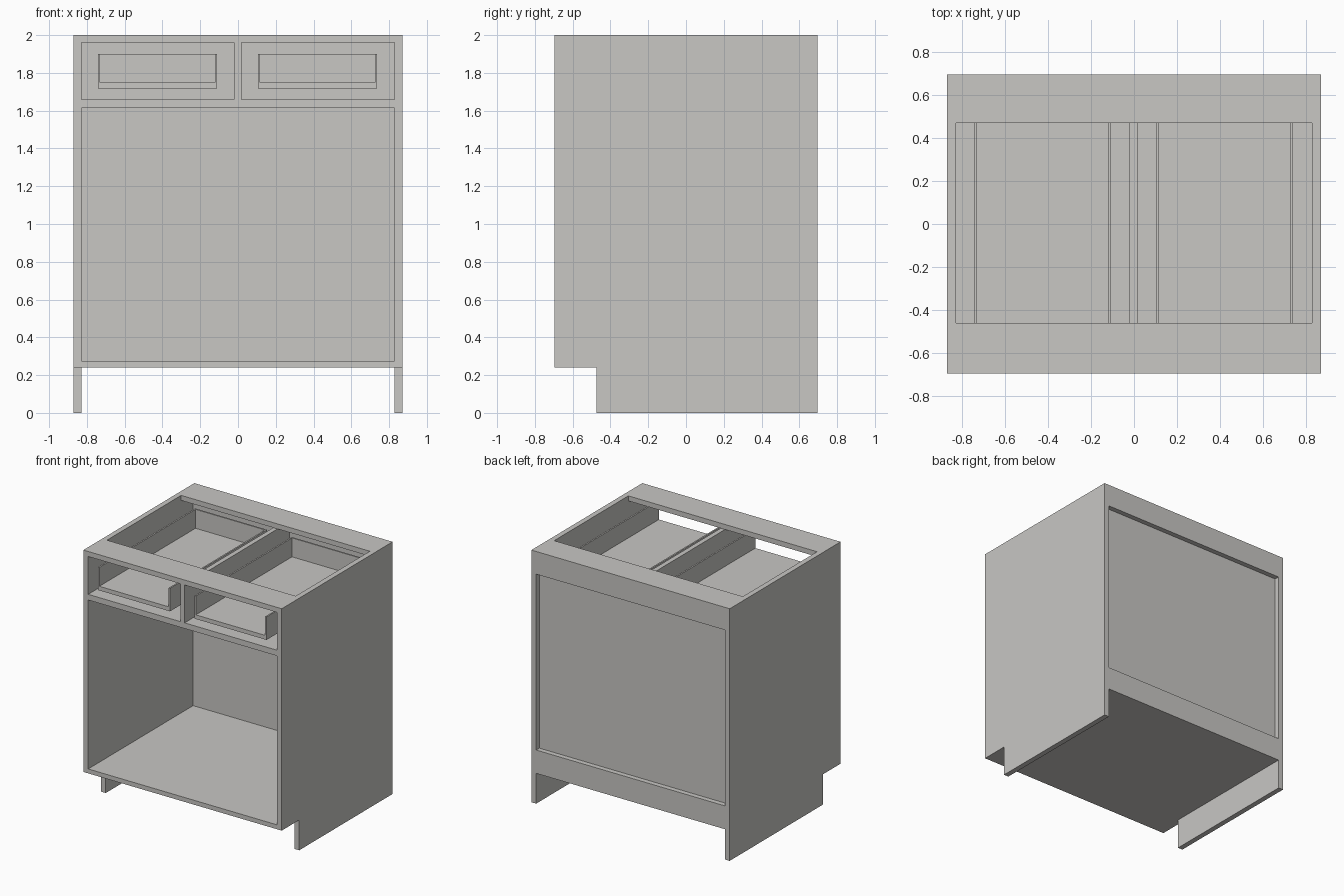
import bpy
import bmesh

if "Cube" in bpy.data.objects:
    bpy.data.objects.remove(bpy.data.objects["Cube"])

# One painted board finish
grey = bpy.data.materials.new("warm_light_grey")
grey.diffuse_color = (0.58, 0.57, 0.55, 1)
grey.use_nodes = True
grey.node_tree.nodes["Principled BSDF"].inputs["Base Color"].default_value = grey.diffuse_color


def finish(name, bm):
    bmesh.ops.recalc_face_normals(bm, faces=bm.faces)
    mesh = bpy.data.meshes.new(name)
    bm.to_mesh(mesh)
    bm.free()
    mesh.materials.append(grey)
    obj = bpy.data.objects.new(name, mesh)
    bpy.context.collection.objects.link(obj)
    return obj


def add_box(bm, x, y, z):
    verts = bmesh.ops.create_cube(bm, size=1)["verts"]
    for v in verts:
        v.co = [r[0] + (c + 0.5) * (r[1] - r[0]) for c, r in zip(v.co, (x, y, z))]


def board(name, x, y, z):
    bm = bmesh.new()
    add_box(bm, x, y, z)
    return finish(name, bm)


W, D, H = 0.87, 0.695, 2.0      # half width, half depth, height
IN = 0.828                      # inner face of the sides
BASE, FLOOR = 0.24, 0.275       # underside and top of the bottom board
INNER = (-IN, IN)

# Side panels: profile with a toe notch at the front
profile = [(-D, BASE), (-0.475, BASE), (-0.475, 0), (D, 0), (D, H), (-D, H)]
for name, s in (("left_side", -1), ("right_side", 1)):
    bm = bmesh.new()
    face = bm.faces.new([bm.verts.new((s * IN, y, z)) for y, z in profile])
    ext = bmesh.ops.extrude_face_region(bm, geom=[face])["geom"]
    for v in ext:
        if isinstance(v, bmesh.types.BMVert):
            v.co.x = s * W
    finish(name, bm)

# Horizontal boards
board("bottom_board", INNER, (-D, 0.655), (BASE, FLOOR))
board("drawer_shelf", INNER, (-D, 0.62), (1.615, 1.66))
board("front_top_stretcher", INNER, (-D, -0.46), (1.96, H))
board("rear_top_stretcher", INNER, (0.47, D), (1.96, H))

# Divider between the two drawer bays
board("drawer_divider", (-0.02, 0.018), (-D, 0.62), (1.66, 1.96))

# Recessed back with rails over it
board("back_panel", INNER, (0.62, 0.655), (FLOOR, 1.96))
board("rear_top_rail", INNER, (0.655, D), (1.82, 1.96))
board("rear_bottom_rail", INNER, (0.655, D), (BASE, 0.425))

# Open-fronted drawer trays
T = 0.012
for name, x0, x1 in (("left_drawer", -0.742, -0.11), ("right_drawer", 0.105, 0.737)):
    bm = bmesh.new()
    y0, y1, z0, z1, zt = -D, 0.522, 1.717, 1.75, 1.90
    add_box(bm, (x0 + T, x1 - T), (y0, y1), (z0, z1))           # tray floor
    add_box(bm, (x0, x0 + T), (y0, y1), (z0, zt))               # tray walls
    add_box(bm, (x1 - T, x1), (y0, y1), (z0, zt))
    add_box(bm, (x0 + T, x1 - T), (y1 - T, y1), (z1, zt))       # tray back
    finish(name, bm)
